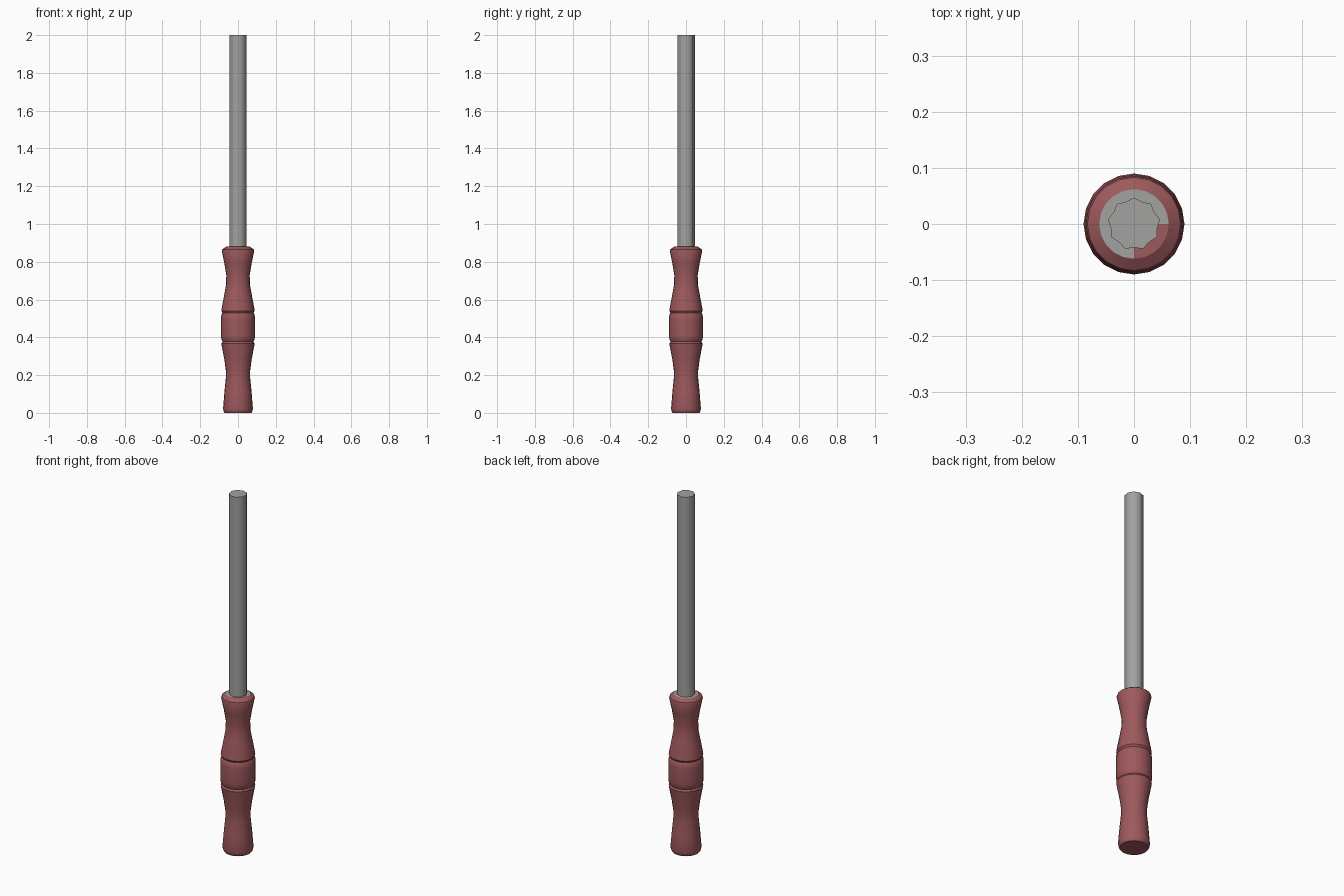
import bpy, bmesh, math

if "Cube" in bpy.data.objects:
    bpy.data.objects.remove(bpy.data.objects["Cube"])

def material(name, rgb):
    m = bpy.data.materials.new(name)
    m.diffuse_color = (*rgb, 1)
    m.use_nodes = True
    m.node_tree.nodes["Principled BSDF"].inputs["Base Color"].default_value = m.diffuse_color
    return m

RED = material("dull red", (0.34, 0.10, 0.108))
GREY = material("steel grey", (0.36, 0.36, 0.35))

def loft(name, rings, mats, angle):
    """Skin a stack of rings, each a list of points, and cap both ends."""
    bm = bmesh.new()
    loops = [[bm.verts.new(p) for p in ring] for ring in rings]
    n = len(loops[0])
    for a, b in zip(loops, loops[1:]):
        for i in range(n):
            j = (i + 1) % n
            bm.faces.new((a[i], a[j], b[j], b[i]))
    bm.faces.new(loops[0][::-1])
    bm.faces.new(loops[-1])
    me = bpy.data.meshes.new(name)
    bm.to_mesh(me)
    bm.free()
    for m in mats:
        me.materials.append(m)
    ob = bpy.data.objects.new(name, me)
    bpy.context.collection.objects.link(ob)
    bpy.ops.object.select_all(action='DESELECT')
    ob.select_set(True)
    bpy.context.view_layer.objects.active = ob
    bpy.ops.object.shade_smooth_by_angle(angle=math.radians(angle))
    return ob

def circle(r, z, n=20):
    return [(r * math.cos(math.tau * i / n), r * math.sin(math.tau * i / n), z)
            for i in range(n)]

# turned handle with two grooves; the last ring is the flat collar
profile = [(0.071, 0), (0.076, 0.008), (0.079, 0.022), (0.072, 0.11),
           (0.064, 0.19), (0.064, 0.22), (0.072, 0.28), (0.086, 0.355),
           (0.088, 0.368), (0.082, 0.378), (0.088, 0.388), (0.09, 0.41),
           (0.09, 0.50), (0.088, 0.52), (0.082, 0.53), (0.088, 0.54),
           (0.086, 0.555), (0.072, 0.63), (0.063, 0.68), (0.062, 0.73),
           (0.072, 0.79), (0.086, 0.858), (0.083, 0.866), (0.062, 0.88),
           (0.04, 0.88)]
handle = loft("handle", [circle(r, z) for r, z in profile], [RED, GREY], 32)
# collar is grey except for one quarter
for f in handle.data.polygons:
    c = f.center
    if f.normal.z > 0.99 and c.z > 0.875 and not (c.x > 0.001 and c.y < -0.001):
        f.material_index = 1

# lightly fluted shaft, nine ridges
def star(z):
    pts = []
    for i in range(18):
        a = math.pi / 2 + math.tau * i / 18
        r = 0.042 if i % 2 else 0.047
        pts.append((r * math.cos(a), r * math.sin(a), z))
    return pts

loft("shaft", [star(0.86), star(2.0)], [GREY], 60)
